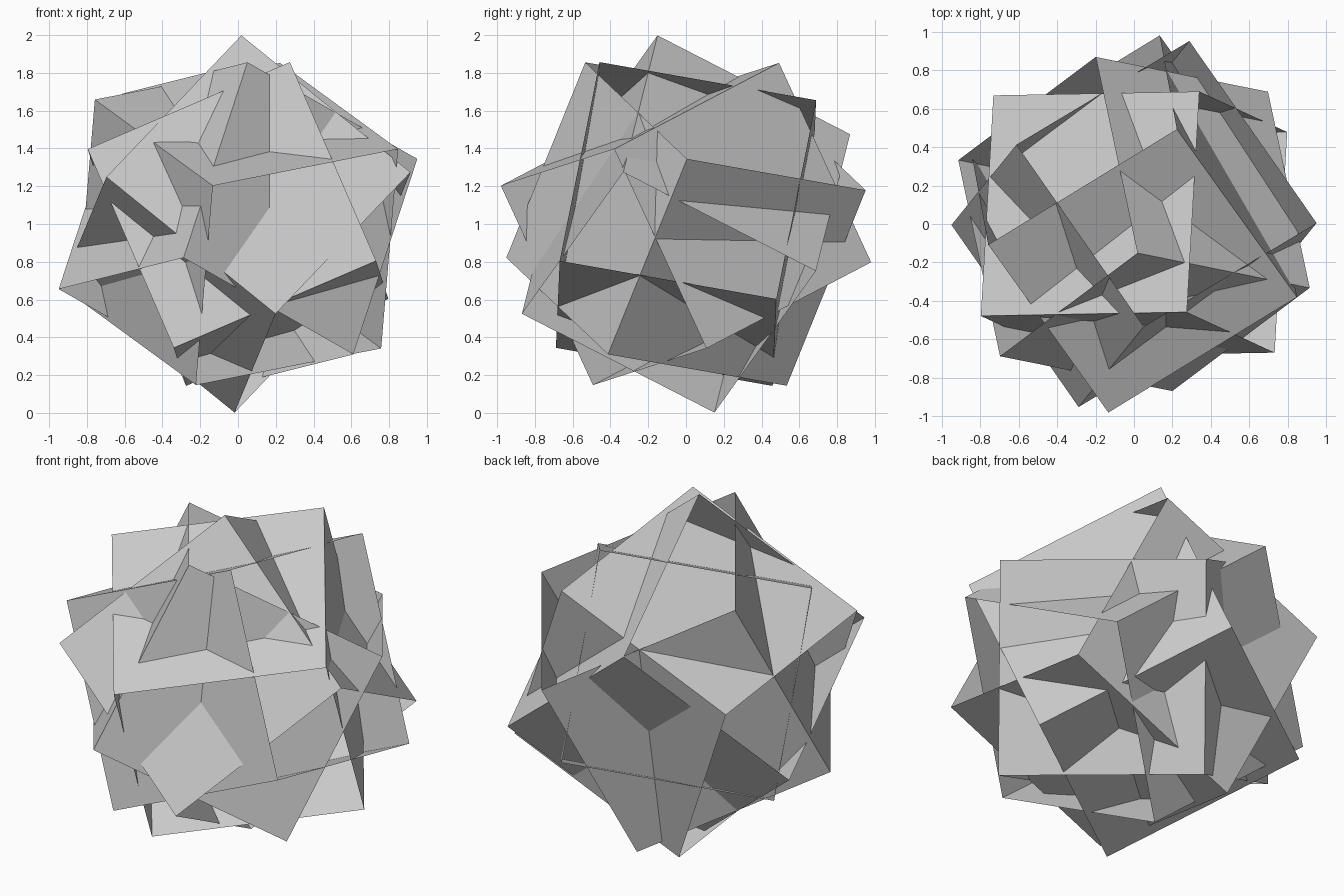
import bpy, bmesh
from mathutils import Matrix, Vector

if "Cube" in bpy.data.objects:
    bpy.data.objects.remove(bpy.data.objects["Cube"])

EDGE = 1.166


def open_box(name, open_axis, wall_axis):
    """Square tube: a cube without the two faces on its open axis."""
    z = Vector(open_axis).normalized()
    x = Vector(wall_axis)
    x = (x - z * x.dot(z)).normalized()
    y = z.cross(x)
    rot = Matrix((x, y, z)).transposed().to_4x4()

    bm = bmesh.new()
    bmesh.ops.create_cube(bm, size=EDGE)
    bm.normal_update()
    ends = [f for f in bm.faces if abs(f.normal.z) > 0.9]
    bmesh.ops.delete(bm, geom=ends, context='FACES_ONLY')
    bm.transform(Matrix.Translation((0, 0, 1)) @ rot)

    mesh = bpy.data.meshes.new(name)
    bm.to_mesh(mesh)
    bm.free()
    obj = bpy.data.objects.new(name, mesh)
    bpy.context.collection.objects.link(obj)


# Four equal open boxes, interlocked around one centre
open_box("open_box_tilted", (-0.445, 0.09, 0.36), (0.105, -0.51, 0.265))
open_box("open_box_upright", (0.17, 0.21, 0.52), (0.33, -0.475, 0.08))
open_box("open_box_side", (0.535, 0.01, 0.23), (-0.035, -0.575, 0.10))
open_box("open_box_diagonal", (0.315, -0.44, -0.23), (0.045, -0.245, 0.53))
